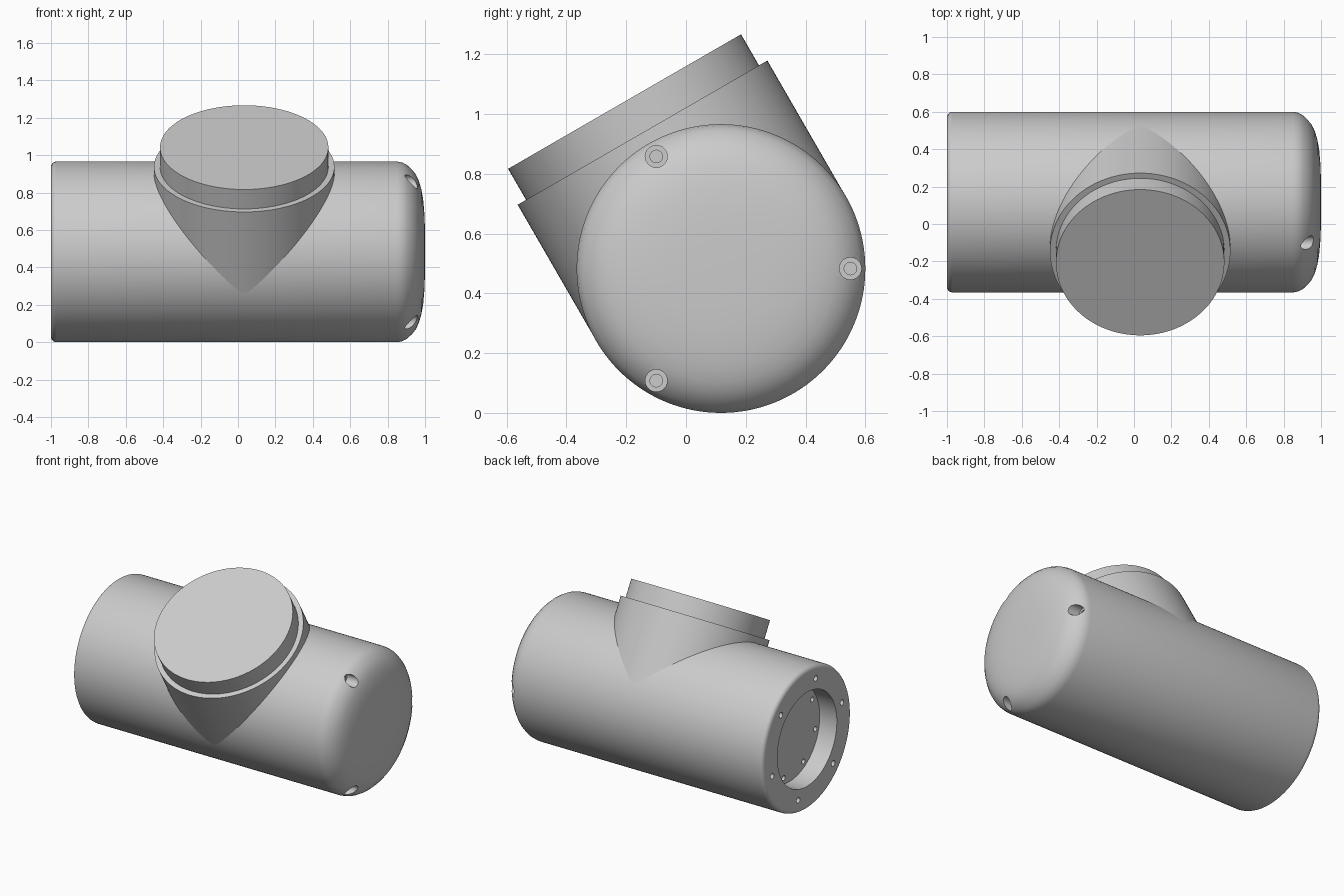
import bpy, bmesh, math
from mathutils import Matrix, Vector

cube = bpy.data.objects.get("Cube")
if cube:
    bpy.data.objects.remove(cube, do_unlink=True)

grey = bpy.data.materials.new("plain_grey")
grey.use_nodes = True
colour = (0.6, 0.6, 0.6, 1)
grey.diffuse_color = colour
grey.node_tree.nodes["Principled BSDF"].inputs["Base Color"].default_value = colour

CY, CZ, R = 0.117, 0.483, 0.483          # main pipe axis and radius
ALONG_X = Matrix.Rotation(math.pi / 2, 4, 'Y')


def lathe(name, profile, matrix, steps=128):
    """Spin (height, radius) points about local z and place the result."""
    bm = bmesh.new()
    verts = [bm.verts.new((r, 0, h)) for h, r in profile]
    edges = [bm.edges.new(pair) for pair in zip(verts, verts[1:])]
    bmesh.ops.spin(bm, geom=verts + edges, cent=(0, 0, 0), axis=(0, 0, 1),
                   angle=2 * math.pi, steps=steps)
    bmesh.ops.remove_doubles(bm, verts=bm.verts, dist=1e-5)
    bmesh.ops.recalc_face_normals(bm, faces=bm.faces)
    bm.transform(matrix)
    mesh = bpy.data.meshes.new(name)
    bm.to_mesh(mesh)
    bm.free()
    mesh.materials.append(grey)
    obj = bpy.data.objects.new(name, mesh)
    bpy.context.collection.objects.link(obj)
    return obj


def select(obj):
    bpy.ops.object.select_all(action='DESELECT')
    obj.select_set(True)
    bpy.context.view_layer.objects.active = obj


def drill_ring(body, profile, radius, count, start):
    """Cut a ring of equal holes parallel to the main axis."""
    for i in range(count):
        a = start + 2 * math.pi * i / count
        spot = Vector((0, CY + radius * math.cos(a), CZ + radius * math.sin(a)))
        cutter = lathe("hole_cutter", profile, Matrix.Translation(spot) @ ALONG_X, 24)
        cutter.hide_render = True
        mod = body.modifiers.new("hole", 'BOOLEAN')
        mod.operation, mod.solver, mod.object = 'DIFFERENCE', 'EXACT', cutter
        select(body)
        bpy.ops.object.modifier_apply(modifier=mod.name)
        bpy.data.objects.remove(cutter, do_unlink=True)


# Main pipe: recessed flange, small rim fillet, straight wall, domed end
fillet = 0.03
rim = [(-1 + fillet * (1 - math.sin(t)), R - fillet * (1 - math.cos(t)))
       for t in [math.pi / 2 * (1 - k / 5) for k in range(6)]]
dome = [(0.85, R), (0.88, 0.477), (0.905, 0.463), (0.93, 0.44), (0.95, 0.415),
        (0.967, 0.38), (0.98, 0.335), (0.99, 0.28), (0.997, 0.2), (1, 0.1), (1, 0)]
recess = [(-0.87, 0), (-0.87, 0.322), (-1, 0.322), (-1, R - fillet - 0.01)]
profile = recess + [(-1 + fillet * (1 - math.cos(t)), R - fillet * (1 - math.sin(t)))
                    for t in [math.pi / 2 * k / 5 for k in range(6)]] + dome
main_pipe = lathe("main_pipe", profile, Matrix.Translation((0, CY, CZ)) @ ALONG_X)

# Screw holes: counterbored on the dome, plain on the flange and recess floor
drill_ring(main_pipe, [(0.8, 0), (0.8, 0.021), (0.87, 0.021), (0.87, 0.037),
                       (1.1, 0.037), (1.1, 0)], 0.433, 3, 0)
tilt = math.radians(104)
drill_ring(main_pipe, [(-1.1, 0), (-1.1, 0.019), (-0.95, 0.019), (-0.95, 0)],
           0.393, 6, tilt)
drill_ring(main_pipe, [(-0.95, 0), (-0.95, 0.017), (-0.82, 0.017), (-0.82, 0)],
           0.283, 8, tilt)

# Branch pipe and its cap, tilted toward the front
branch_frame = Matrix.Translation((0.033, CY, CZ)) @ Matrix.Rotation(math.radians(30), 4, 'X')
branch_pipe = lathe("branch_pipe", [(0, 0), (0, R - 0.0006), (0.525, R - 0.0006), (0.525, 0)],
                    branch_frame)
branch_cap = lathe("branch_cap", [(0.5, 0), (0.5, 0.45), (0.645, 0.45), (0.645, 0)],
                   branch_frame)

for part in (main_pipe, branch_pipe, branch_cap):
    select(part)
    bpy.ops.object.shade_smooth_by_angle(angle=math.radians(30))
